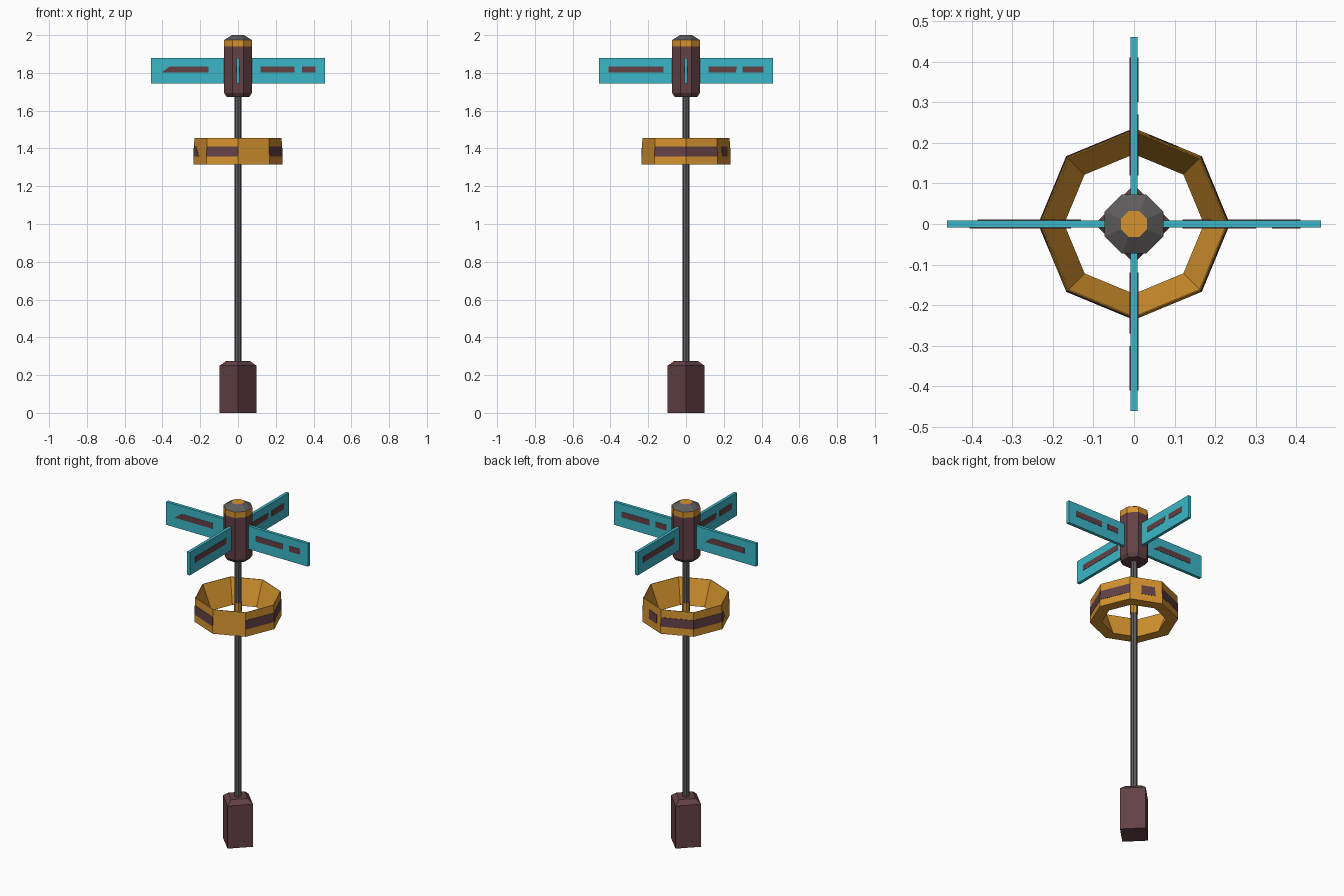
import bpy, bmesh, math
from mathutils import Vector, Matrix

old = bpy.data.objects.get("Cube")
if old:
    bpy.data.objects.remove(old, do_unlink=True)


def material(name, rgb):
    m = bpy.data.materials.new(name)
    m.use_nodes = True
    m.diffuse_color = (*rgb, 1)
    m.node_tree.nodes["Principled BSDF"].inputs["Base Color"].default_value = (*rgb, 1)
    return m


MAROON = material("maroon", (0.125, 0.053, 0.06))
ORANGE = material("amber orange", (0.66, 0.29, 0.028))
TEAL = material("teal", (0.045, 0.47, 0.57))
GREY = material("dark grey", (0.115, 0.107, 0.11))


def finish(bm, name, mats):
    bmesh.ops.recalc_face_normals(bm, faces=bm.faces)
    mesh = bpy.data.meshes.new(name)
    bm.to_mesh(mesh)
    bm.free()
    for m in mats:
        mesh.materials.append(m)
    ob = bpy.data.objects.new(name, mesh)
    bpy.context.collection.objects.link(ob)
    return ob


def lathe(name, profile, sides, mats, turn=0.0, bands=None, closed=False):
    """Stack polygon rings of (radius, z); bands gives a material index per level."""
    bm = bmesh.new()
    rings = []
    for r, z in profile:
        angles = [turn + math.tau * i / sides for i in range(sides)]
        rings.append([bm.verts.new((r * math.cos(a), r * math.sin(a), z)) for a in angles])
    pairs = list(zip(rings, rings[1:]))
    if closed:
        pairs.append((rings[-1], rings[0]))
    for level, (low, high) in enumerate(pairs):
        for i in range(sides):
            j = (i + 1) % sides
            f = bm.faces.new((low[i], low[j], high[j], high[i]))
            f.material_index = bands[level] if bands else 0
    if not closed:
        bm.faces.new(rings[0]).material_index = bands[0] if bands else 0
        bm.faces.new(rings[-1]).material_index = bands[-1] if bands else 0
    return finish(bm, name, mats)


def plate(bm, corners, normal, depth=0.0015):
    """Thin raised panel with the given outline."""
    normal = Vector(normal).normalized() * depth
    back = [bm.verts.new(Vector(c) - normal) for c in corners]
    front = [bm.verts.new(Vector(c) + normal) for c in corners]
    bm.faces.new(back)
    bm.faces.new(front)
    for i in range(len(corners)):
        j = (i + 1) % len(corners)
        bm.faces.new((back[i], back[j], front[j], front[i]))


# Base block, pole and collar
lathe("base_block", [(0.097, 0), (0.097, 0.25), (0.063, 0.275)], 4, [MAROON])
lathe("pole", [(0.019, 0.27), (0.019, 1.69)], 8, [GREY])
lathe("pole_collar", [(0.021, 1.355), (0.021, 1.415)], 8, [ORANGE])

# Octagonal head with amber band, grey shoulder and amber top
flat = 1 / math.cos(math.pi / 8)
head = [(0.06, 1.673), (0.073, 1.693), (0.073, 1.94), (0.073, 1.974), (0.032, 2.0)]
lathe("head", [(r * flat, z) for r, z in head], 8, [MAROON, ORANGE, GREY],
      turn=math.pi / 8, bands=[0, 0, 1, 2, 1])

# Floating ring with a funnel-shaped inside
BOTTOM, TOP, R_LOW, R_HIGH = 1.315, 1.455, 0.236, 0.231
lathe("ring", [(R_LOW, BOTTOM), (R_HIGH, TOP), (R_HIGH - 0.003, TOP), (0.172, BOTTOM)],
      8, [ORANGE], closed=True)


def ring_point(side, t, z):
    r = R_LOW + (R_HIGH - R_LOW) * (z - BOTTOM) / (TOP - BOTTOM)
    a, b = (Vector((math.cos(k * math.pi / 4), math.sin(k * math.pi / 4), 0)) * r
            for k in (side, side + 1))
    return a.lerp(b, t) + Vector((0, 0, z))


# Ring stripes: side number, start, end at the bottom, end at the top
Z0, Z1 = 1.357, 1.41
bm = bmesh.new()
for side, start, low_end, high_end in [(0, 0, 1, 1), (1, 0.35, 0.78, 0.78), (2, 0, 1, 1),
                                       (3, 0, 1, 1), (4, 0, 0.4, 0.18), (5, 0, 1, 1), (7, 0, 1, 1)]:
    mid = (side + 0.5) * math.pi / 4
    plate(bm, [ring_point(side, start, Z0), ring_point(side, low_end, Z0),
               ring_point(side, high_end, Z1), ring_point(side, start, Z1)],
          (math.cos(mid), math.sin(mid), 0))
finish(bm, "ring_stripes", [MAROON])

# Four fins, each with bars on both sides
INNER, OUTER, HALF = 0.07, 0.46, 0.009
LONG = [(0.12, 0.41, 0.41)]
SLANTED = [(0.155, 0.405, 0.36)]
SLANTED_BACK = [(0.385, 0.13, 0.175)]
SPLIT = [(0.12, 0.30, 0.30), (0.34, 0.41, 0.41)]
SPLIT_BACK = [(0.12, 0.19, 0.19), (0.23, 0.41, 0.41)]
SPLIT_WIDE = [(0.12, 0.263, 0.27), (0.30, 0.41, 0.41)]

# Name, quarter turns, bars on the clockwise side, bars on the other side
for name, quarter, clockwise, counter in [("left", 0, SPLIT, SPLIT_BACK),
                                          ("back", 1, SPLIT_WIDE, LONG),
                                          ("right", 2, SLANTED_BACK, SLANTED),
                                          ("front", 3, SPLIT_WIDE, LONG)]:
    spin = Matrix.Rotation(quarter * math.pi / 2, 4, "Z")
    bm = bmesh.new()
    plate(bm, [(INNER, 0, 1.745), (OUTER, 0, 1.745), (OUTER, 0, 1.88), (INNER, 0, 1.88)],
          (0, 1, 0), HALF)
    bm.transform(spin)
    finish(bm, name + "_fin", [TEAL])
    bm = bmesh.new()
    for y, bars in ((-HALF, clockwise), (HALF, counter)):
        for start, low_end, high_end in bars:
            plate(bm, [(start, y, 1.802), (low_end, y, 1.802),
                       (high_end, y, 1.835), (start, y, 1.835)], (0, 1, 0))
    bm.transform(spin)
    finish(bm, name + "_fin_bars", [MAROON])
